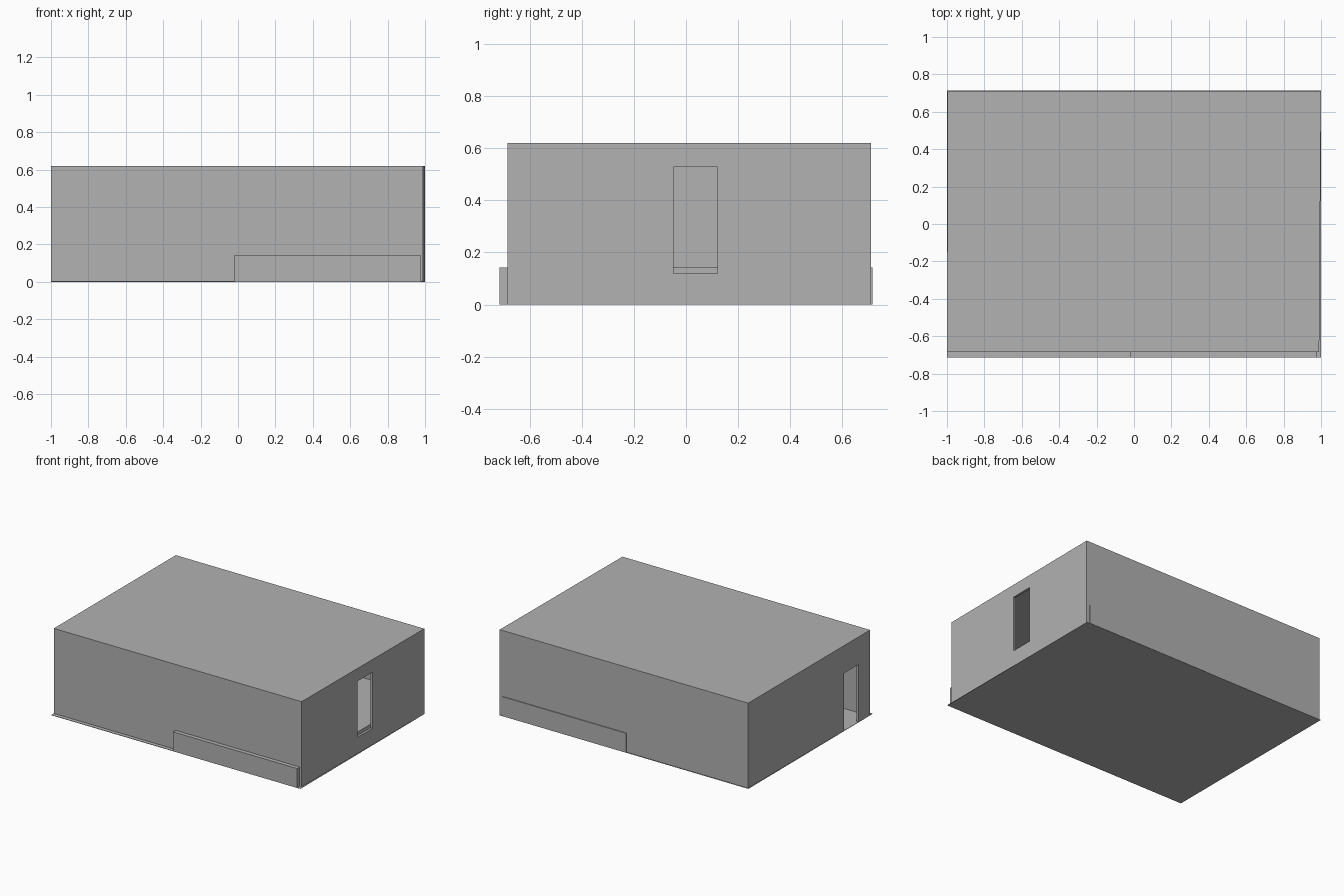
import bpy
import bmesh

cube = bpy.data.objects.get("Cube")
if cube:
    bpy.data.objects.remove(cube, do_unlink=True)

grey = bpy.data.materials.new("plain grey")
grey.use_nodes = True
GREY = (0.445, 0.445, 0.445, 1)
grey.diffuse_color = GREY
grey.node_tree.nodes["Principled BSDF"].inputs["Base Color"].default_value = GREY


def prism(name, footprint, z0, z1):
    """Extrude a footprint, given anticlockwise, from z0 to z1."""
    bm = bmesh.new()
    low = [bm.verts.new((x, y, z0)) for x, y in footprint]
    high = [bm.verts.new((x, y, z1)) for x, y in footprint]
    bm.faces.new(low[::-1])
    bm.faces.new(high)
    n = len(low)
    for i in range(n):
        j = (i + 1) % n
        bm.faces.new((low[i], low[j], high[j], high[i]))
    mesh = bpy.data.meshes.new(name)
    bm.to_mesh(mesh)
    bm.free()
    mesh.materials.append(grey)
    obj = bpy.data.objects.new(name, mesh)
    bpy.context.collection.objects.link(obj)
    return obj


def rect(x0, x1, y0, y1):
    return [(x0, y0), (x1, y0), (x1, y1), (x0, y1)]


def cut(target, cutter):
    """Subtract the cutter, apply the result and discard the cutter."""
    cutter.hide_render = True
    mod = target.modifiers.new("opening", 'BOOLEAN')
    mod.operation = 'DIFFERENCE'
    mod.solver = 'EXACT'
    mod.object = cutter
    bpy.context.view_layer.objects.active = target
    bpy.ops.object.modifier_apply(modifier=mod.name)
    bpy.data.objects.remove(cutter, do_unlink=True)


# Thin ground floor and the raised floor that passes under the walls
prism("floor", rect(-1, 1, -0.713, 0.713), 0, 0.003)
prism("raised_floor", rect(-0.02, 0.975, -0.715, 0.715), 0.001, 0.142)

# Hollow walls with flat roof, slightly out of square
T = 0.016
outer = [(-1, -0.685), (0.99, -0.685), (1, 0.709), (-0.996, 0.709)]
inner = [(x - T if x > 0 else x + T, y - T if y > 0 else y + T) for x, y in outer]
walls = prism("walls_and_roof", outer, 0.001, 0.62)
cut(walls, prism("room_cutter", inner, -0.1, 0.62 - T))

# Window in the left wall, doorway in the right wall
cut(walls, prism("window_cutter", rect(0.9, 1.1, -0.047, 0.12), 0.12, 0.527))
cut(walls, prism("door_cutter", rect(-1.1, -0.9, -0.55, -0.385), -0.1, 0.42))
